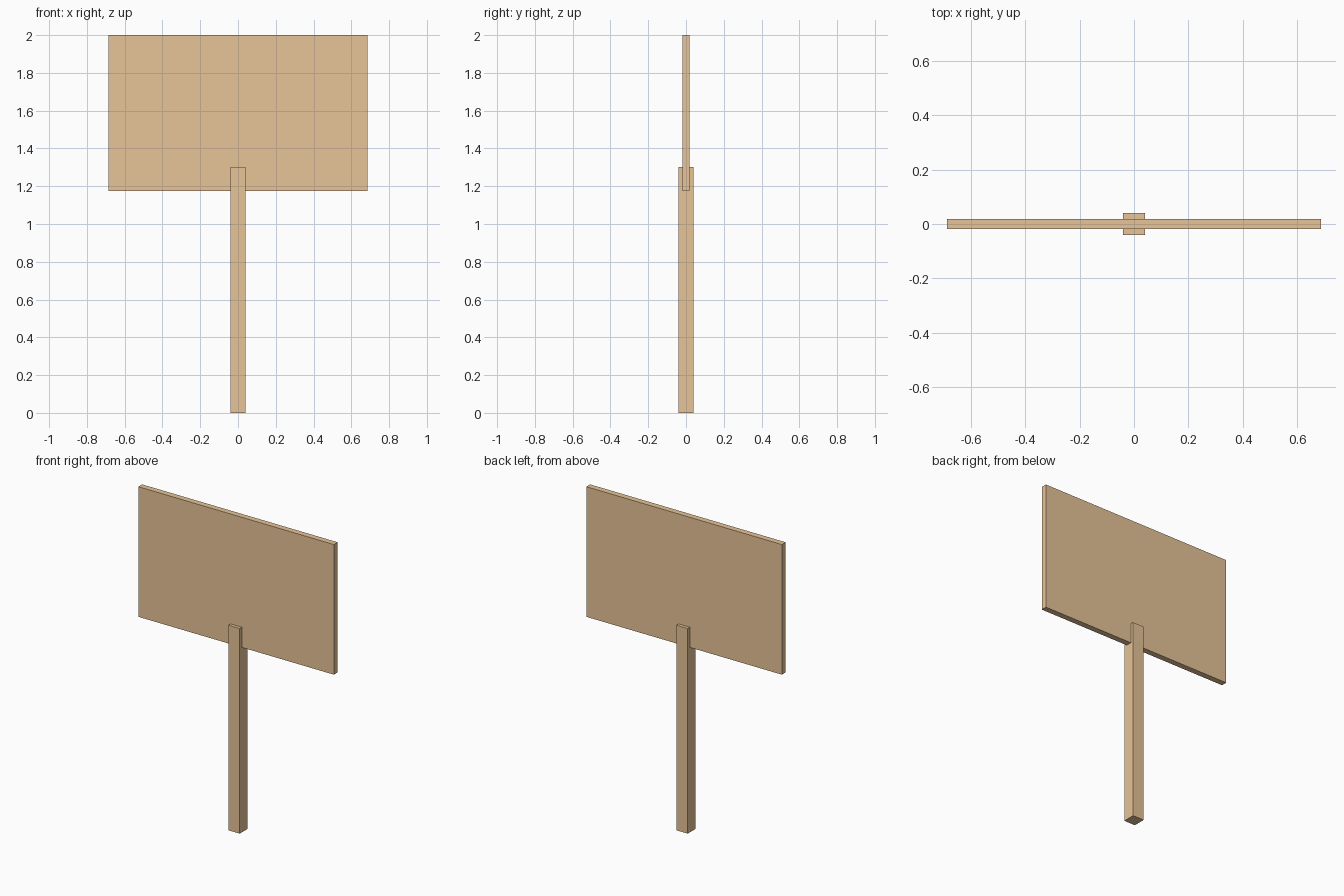
import bpy

if "Cube" in bpy.data.objects:
    bpy.data.objects.remove(bpy.data.objects["Cube"])

wood = bpy.data.materials.new("wood")
wood.diffuse_color = (0.8, 0.55, 0.31, 1.0)
wood.use_nodes = True
wood.node_tree.nodes["Principled BSDF"].inputs["Base Color"].default_value = wood.diffuse_color


def box(name, width, depth, z_min, z_max):
    """Box centred on x and y, spanning z_min to z_max."""
    bpy.ops.mesh.primitive_cube_add(size=1, location=(0, 0, (z_min + z_max) / 2))
    ob = bpy.context.object
    ob.name = name
    ob.scale = (width, depth, z_max - z_min)
    bpy.ops.object.transform_apply(location=False, rotation=False, scale=True)
    ob.data.materials.append(wood)
    return ob


# Square post standing on the ground, its top clasping the board
box("post", 0.08, 0.08, 0.0, 1.302)

# Thin rectangular sign board running through the post top
box("sign_board", 1.373, 0.038, 1.174, 2.0)
